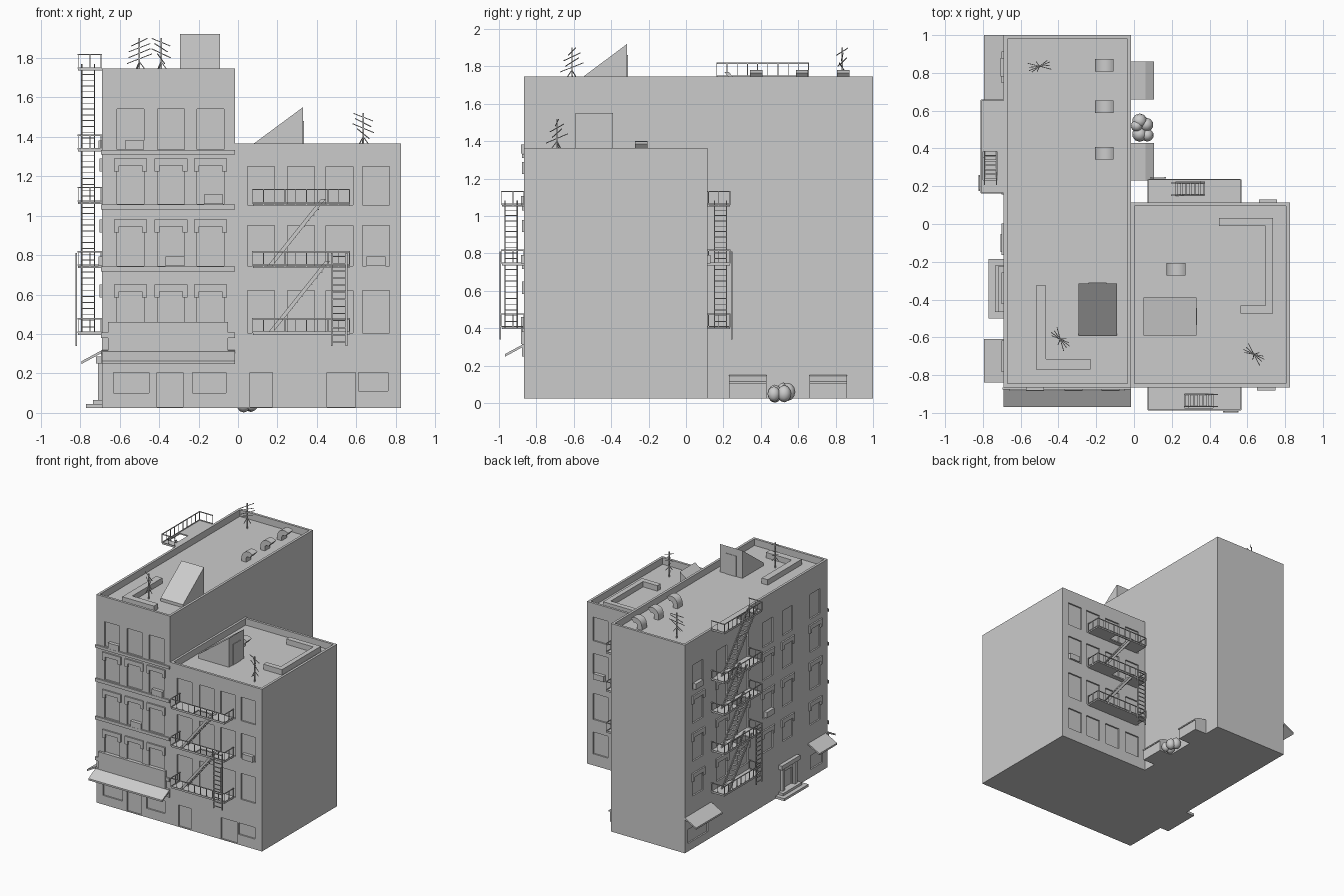
import bpy, bmesh, math
from mathutils import Matrix, Vector

if "Cube" in bpy.data.objects:
    bpy.data.objects.remove(bpy.data.objects["Cube"])

I = Matrix.Identity(4)
# Wall frames: local x = right along wall, local -y = outward, z up
FRONT = Matrix.Translation((0, -0.865, 0))
BACK = Matrix.Translation((0, 0.115, 0)) @ Matrix.Rotation(math.pi, 4, 'Z')
LEFT = Matrix.Translation((-0.69, 0, 0)) @ Matrix.Rotation(-math.pi / 2, 4, 'Z')


def finish(name, bm, smooth=False):
    bmesh.ops.recalc_face_normals(bm, faces=bm.faces)
    me = bpy.data.meshes.new(name)
    bm.to_mesh(me)
    bm.free()
    ob = bpy.data.objects.new(name, me)
    bpy.context.collection.objects.link(ob)
    if smooth:
        bpy.ops.object.select_all(action='DESELECT')
        ob.select_set(True)
        bpy.context.view_layer.objects.active = ob
        bpy.ops.object.shade_smooth_by_angle()
    return ob


def box(bm, x0, x1, y0, y1, z0, z1, M=I):
    T = Matrix.Translation(((x0 + x1) / 2, (y0 + y1) / 2, (z0 + z1) / 2))
    S = Matrix.Diagonal((abs(x1 - x0), abs(y1 - y0), abs(z1 - z0), 1))
    bmesh.ops.create_cube(bm, size=1, matrix=M @ T @ S)


def wbox(bm, M, u0, u1, d0, d1, z0, z1):
    box(bm, u0, u1, -d1, -d0, z0, z1, M)


def bar(bm, a, b, w=0.005, M=I):
    a, b = Vector(a), Vector(b)
    R = (b - a).to_track_quat('Z', 'Y').to_matrix().to_4x4()
    S = Matrix.Diagonal((w, w, (b - a).length, 1))
    bmesh.ops.create_cube(bm, size=1, matrix=M @ Matrix.Translation((a + b) / 2) @ R @ S)


def prism(bm, pts, offset, M=I):
    lo = [bm.verts.new(M @ Vector(p)) for p in pts]
    hi = [bm.verts.new(M @ (Vector(p) + Vector(offset))) for p in pts]
    bm.faces.new(lo)
    bm.faces.new(hi[::-1])
    for i in range(len(pts)):
        j = (i + 1) % len(pts)
        bm.faces.new((lo[i], lo[j], hi[j], hi[i]))


def cut(ob, bm):
    cutter = finish("cutter", bm)
    cutter.hide_render = True
    mod = ob.modifiers.new("cut", 'BOOLEAN')
    mod.operation, mod.object, mod.solver = 'DIFFERENCE', cutter, 'EXACT'
    dg = bpy.context.evaluated_depsgraph_get()
    me = bpy.data.meshes.new_from_object(ob.evaluated_get(dg))
    ob.modifiers.clear()
    ob.data = me
    bpy.data.objects.remove(cutter)


ROWS = [(0.46, 0.62), (0.745, 0.95), (1.06, 1.26), (1.335, 1.54)]
LOW_ROWS = [(0.405, 0.62), (0.745, 0.95), (1.055, 1.25)]
TALL_COLS = [-0.545, -0.34, -0.14]
LOW_COLS = [0.117, 0.32, 0.515, 0.70]
LEFT_COLS = [-0.83, -0.52, -0.24, 0.08, 0.34, 0.70]


def windows(bm, M, cols, rows, w=0.136, depth=0.012):
    for c in cols:
        for z0, z1 in rows:
            wbox(bm, M, c - w / 2, c + w / 2, -depth, 0.03, z0, z1)


# Tall wing with recessed roof, windows and doors
bm = bmesh.new()
box(bm, -0.69, -0.015, -0.865, 1.0, 0.025, 1.745)
tall = finish("tall_wing", bm)
bm = bmesh.new()
box(bm, -0.67, -0.035, -0.845, 0.98, 1.69, 1.9)
windows(bm, FRONT, TALL_COLS, ROWS)
windows(bm, LEFT, LEFT_COLS, ROWS)
for M, u0, u1, z0 in [(FRONT, -0.41, -0.28, 0.03), (FRONT, -0.63, -0.45, 0.1), (FRONT, -0.23, -0.06, 0.1),
                      (LEFT, -0.96, -0.7, 0.09), (LEFT, 0.285, 0.4, 0.065), (LEFT, 0.64, 0.8, 0.09)]:
    wbox(bm, M, u0, u1, -0.012, 0.03, z0, 0.205)
cut(tall, bm)

# Low wing
bm = bmesh.new()
box(bm, -0.015, 0.825, -0.865, 0.115, 0.025, 1.365)
low = finish("low_wing", bm)
bm = bmesh.new()
box(bm, 0.003, 0.805, -0.845, 0.095, 1.31, 1.5)
windows(bm, FRONT, LOW_COLS, LOW_ROWS)
windows(bm, BACK, [-c for c in LOW_COLS], LOW_ROWS + [(0.12, 0.3)])
for u0, u1, z0 in [(0.06, 0.175, 0.03), (0.45, 0.595, 0.03), (0.61, 0.76, 0.11)]:
    wbox(bm, FRONT, u0, u1, -0.012, 0.03, z0, 0.205)
cut(low, bm)

# Window lintels
bm = bmesh.new()
for M, cols in ((FRONT, TALL_COLS), (LEFT, LEFT_COLS)):
    for c in cols:
        for _, z in ROWS[:3]:
            wbox(bm, M, c - 0.083, c + 0.083, 0, 0.012, z - 0.005, z + 0.03)
            for s in (-1, 1):
                wbox(bm, M, c + s * 0.058, c + s * 0.083, 0, 0.012, z - 0.036, z - 0.005)
finish("lintels", bm)

# Front ledges and sign board
bm = bmesh.new()
for z0, z1 in [(0.25, 0.272), (0.272, 0.315), (0.38, 0.408), (0.717, 0.742), (1.03, 1.056), (1.31, 1.332)]:
    wbox(bm, FRONT, -0.695, -0.015, 0, 0.012, z0, z1)
finish("ledges", bm)
bm = bmesh.new()
wbox(bm, FRONT, -0.66, -0.05, 0, 0.018, 0.315, 0.46)
finish("sign_board", bm)

# Sloping awnings
bm = bmesh.new()
for M, u0, u1 in [(FRONT, -0.69, -0.015), (LEFT, -1.0, -0.655), (LEFT, 0.61, 0.84)]:
    prism(bm, [(u0, 0, 0.318), (u0, -0.103, 0.262), (u0, -0.103, 0.248), (u0, 0, 0.304)], (u1 - u0, 0, 0), M)
finish("awnings", bm)

# Entrance portal and steps on the left wall
bm = bmesh.new()
wbox(bm, LEFT, 0.185, 0.5, 0, 0.08, 0.025, 0.045)
wbox(bm, LEFT, 0.22, 0.465, 0, 0.045, 0.045, 0.065)
for u in (0.25, 0.41):
    wbox(bm, LEFT, u, u + 0.03, 0, 0.02, 0.065, 0.25)
wbox(bm, LEFT, 0.225, 0.465, 0, 0.03, 0.25, 0.285)
finish("entrance", bm)

# Window air conditioners
bm = bmesh.new()
for M, u, z in [(FRONT, 0.7, 0.745), (FRONT, -0.32, 0.745), (FRONT, -0.125, 1.06), (FRONT, -0.525, 1.335),
                (BACK, -0.71, 0.745), (LEFT, 0.1, 0.745), (LEFT, -0.83, 1.335)]:
    wbox(bm, M, u - 0.048, u + 0.048, -0.012, 0.016, z, z + 0.047)
finish("air_conditioners", bm)


def fire_escape(name, M, c, levels):
    bm = bmesh.new()
    a, b, D = c - 0.245, c + 0.245, 0.12
    for i, z in enumerate(levels):
        # platform, with a stair opening above the lowest level
        if i == 0:
            wbox(bm, M, a, b, 0, D, z - 0.01, z)
        else:
            rise = z - levels[i - 1]
            top = c - 0.17 + rise / 1.2
            h0, h1 = top - 0.145, top + 0.005
            wbox(bm, M, a, h0, 0, D, z - 0.01, z)
            wbox(bm, M, h1, b, 0, D, z - 0.01, z)
            wbox(bm, M, h0, h1, 0, 0.035, z - 0.01, z)
            wbox(bm, M, h0, h1, 0.11, D, z - 0.01, z)
            # stairs
            for d in (0.04, 0.105):
                p0, p1 = (c - 0.17, -d, levels[i - 1]), (top + 0.02, -d, z + 0.024)
                prism(bm, [p0, (p0[0] + 0.025, -d, p0[2]), (p1[0] + 0.012, -d, p1[2]), (p1[0] - 0.012, -d, p1[2])],
                      (0, 0.006, 0), M)
            n = round(rise / 0.03)
            for k in range(1, n):
                u, zz = c - 0.158 + (top - c + 0.17) * k / n, levels[i - 1] + rise * k / n
                wbox(bm, M, u - 0.01, u + 0.01, 0.04, 0.105, zz - 0.002, zz + 0.002)
        # railing
        for h in (0.072, 0.004):
            loop = [(a, 0, z + h), (a, -D, z + h), (b, -D, z + h), (b, 0, z + h)]
            for p, q in zip(loop, loop[1:]):
                bar(bm, p, q, 0.006, M)
        spots = [(a + 0.49 * k / 9, -D) for k in range(10)] + [(u, -d) for u in (a, b) for d in (0.005, 0.06)]
        for u, y in spots:
            bar(bm, (u, y, z), (u, y, z + 0.072), 0.004, M)
    # drop ladder
    z0, z1 = levels[0] - 0.065, levels[1] + 0.065
    for u in (c + 0.155, c + 0.23):
        bar(bm, (u, -0.129, z0), (u, -0.129, z1), 0.008, M)
    for k in range(13):
        z = z0 + 0.02 + k * 0.036
        bar(bm, (c + 0.155, -0.129, z), (c + 0.23, -0.129, z), 0.006, M)
    finish(name, bm)


fire_escape("front_fire_escape", FRONT, 0.32, [0.405, 0.745, 1.06])
fire_escape("back_fire_escape", BACK, -0.32, [0.405, 0.745, 1.06])
fire_escape("left_fire_escape", LEFT, -0.41, [0.405, 0.745, 1.07, 1.335, 1.745])

# Wedge stair houses on the roofs, each with a door
bm = bmesh.new()
prism(bm, [(-0.295, -0.59, 1.69), (-0.295, -0.315, 1.69), (-0.295, -0.315, 1.92), (-0.295, -0.59, 1.715)], (0.205, 0, 0))
box(bm, -0.24, -0.145, -0.32, -0.311, 1.69, 1.86)
prism(bm, [(0.05, -0.59, 1.31), (0.33, -0.59, 1.31), (0.33, -0.59, 1.55), (0.05, -0.59, 1.343)], (0, 0.2, 0))
box(bm, 0.325, 0.334, -0.535, -0.445, 1.31, 1.48)
finish("roof_stair_houses", bm)

# Roof ducts, L and U shaped
bm = bmesh.new()
prism(bm, [(-0.52, -0.325, 1.69), (-0.52, -0.77, 1.69), (-0.23, -0.77, 1.69), (-0.23, -0.715, 1.69),
           (-0.465, -0.715, 1.69), (-0.465, -0.325, 1.69)], (0, 0, 0.045))
prism(bm, [(0.45, 0.033, 1.31), (0.45, -0.01, 1.31), (0.695, -0.01, 1.31), (0.695, -0.432, 1.31), (0.565, -0.432, 1.31),
           (0.565, -0.475, 1.31), (0.735, -0.475, 1.31), (0.735, 0.033, 1.31)], (0, 0, 0.045))
finish("roof_ducts", bm)

# Gooseneck vents
bm = bmesh.new()
for x, y, z in [(-0.207, 0.84, 1.69), (-0.207, 0.62, 1.69), (-0.207, 0.375, 1.69), (0.173, -0.24, 1.31)]:
    arc = [math.pi - math.radians(130) * k / 10 for k in range(11)]
    pt = lambda r, t: (x + 0.06 + r * math.cos(t), y - 0.033, z + 0.03 + r * math.sin(t))
    prof = [(x, y - 0.033, z)] + [pt(0.06, t) for t in arc] + [pt(0.018, t) for t in arc[::-1]] + [(x + 0.042, y - 0.033, z)]
    prism(bm, prof, (0, 0.066, 0))
finish("roof_vents", bm, True)

# Antennas
bm = bmesh.new()
for x, y, z, turn in [(-0.5, 0.835, 1.69, 0.1), (-0.39, -0.61, 1.69, 2.2), (0.635, -0.69, 1.31, 2.4)]:
    bar(bm, (x, y, z), (x, y, z + 0.21), 0.007)
    for k in range(3):
        t = turn + 2 * math.pi * k / 3
        bar(bm, (x + 0.03 * math.cos(t), y + 0.03 * math.sin(t), z + 0.05), (x, y, z + 0.09), 0.004)
    for k in range(4):
        t = turn + (-0.35, 0.3, 0.0, 0.55)[k]
        v = Vector((math.cos(t), math.sin(t), 0.38)) * (0.065 - 0.005 * k)
        o = Vector((x, y, z + 0.105 + 0.028 * k))
        bar(bm, o - v, o + v, 0.004)
finish("antennas", bm)

# Dumpsters with slanted lids against the side wall
bm = bmesh.new()
for y in (0.23, 0.66):
    prism(bm, [(-0.015, y, 0.025), (0.095, y, 0.025), (0.095, y, 0.11), (-0.015, y, 0.14)], (0, 0.2, 0))
    prism(bm, [(-0.015, y, 0.14), (0.105, y, 0.105), (0.105, y, 0.115), (0.06, y, 0.14), (-0.015, y, 0.15)], (0, 0.2, 0))
finish("dumpsters", bm)

# Rubbish bags
bm = bmesh.new()
for x, y, z, r in [(0.03, 0.545, 0.06, 0.042), (0.015, 0.52, 0.07, 0.034), (0.065, 0.525, 0.05, 0.04),
                   (0.03, 0.475, 0.05, 0.042), (0.07, 0.47, 0.048, 0.036)]:
    S = Matrix.Diagonal((0.95, 0.95, 1.15, 1))
    bmesh.ops.create_icosphere(bm, subdivisions=2, radius=r, matrix=Matrix.Translation((x, y, z)) @ S)
finish("rubbish_bags", bm, True)
